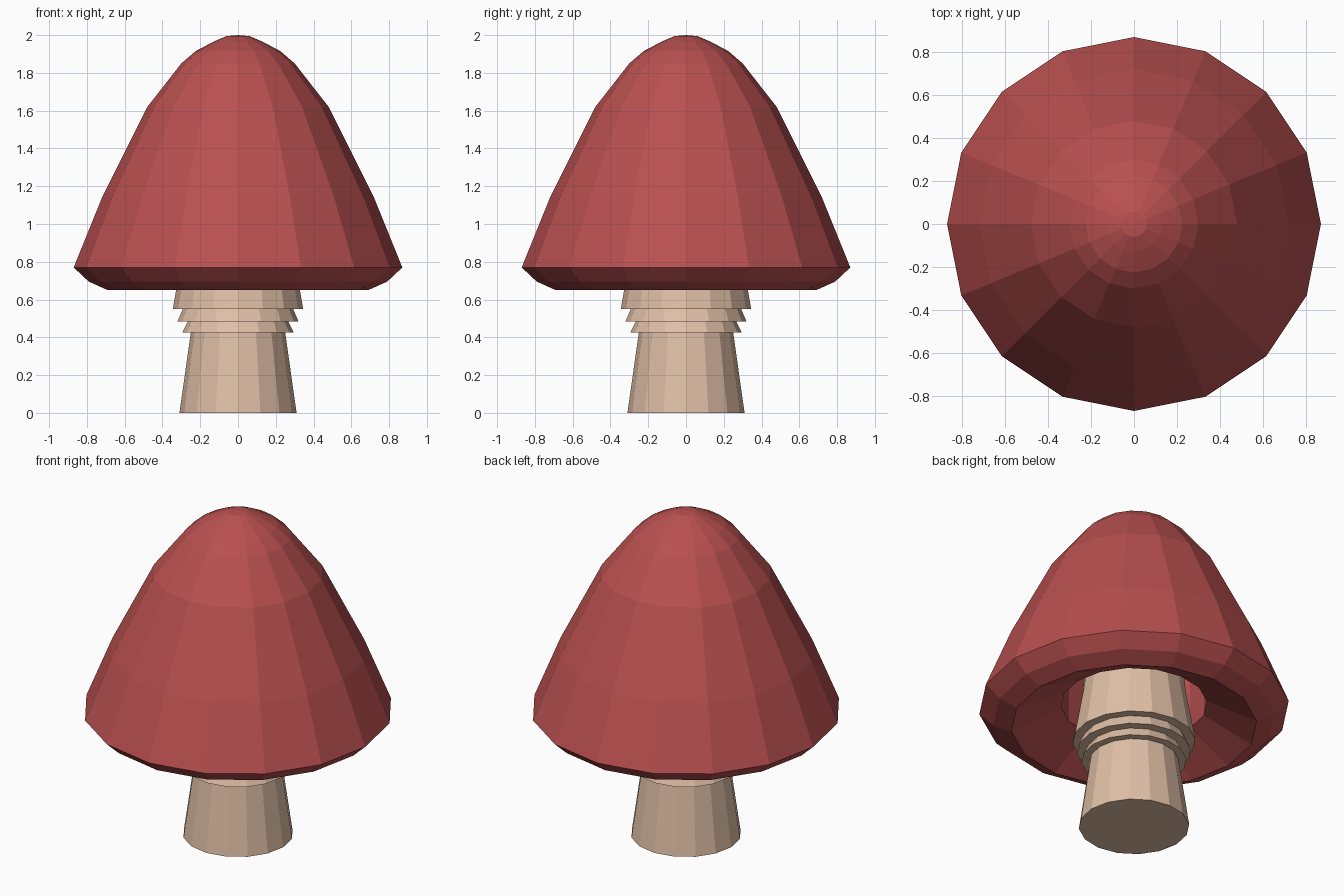
import bpy, bmesh
from math import cos, sin, pi

if "Cube" in bpy.data.objects:
    bpy.data.objects.remove(bpy.data.objects["Cube"])

SIDES = 16


def material(name, color):
    m = bpy.data.materials.new(name)
    m.diffuse_color = (*color, 1)
    m.use_nodes = True
    m.node_tree.nodes["Principled BSDF"].inputs["Base Color"].default_value = m.diffuse_color
    return m


def lathe(name, profile, mat):
    """Spin an (r, z) profile into flat-faced rings; r = 0 makes a pole."""
    bm = bmesh.new()
    rings = []
    for r, z in profile:
        if r == 0:
            rings.append([bm.verts.new((0, 0, z))] * SIDES)
        else:
            rings.append([bm.verts.new((r * cos(2 * pi * i / SIDES),
                                        r * sin(2 * pi * i / SIDES), z))
                          for i in range(SIDES)])
    for a, b in zip(rings, rings[1:]):
        for i in range(SIDES):
            j = (i + 1) % SIDES
            corners = list(dict.fromkeys([a[i], a[j], b[j], b[i]]))
            bm.faces.new(corners)
    bmesh.ops.recalc_face_normals(bm, faces=bm.faces)
    me = bpy.data.meshes.new(name)
    bm.to_mesh(me)
    bm.free()
    me.materials.append(mat)
    ob = bpy.data.objects.new(name, me)
    bpy.context.collection.objects.link(ob)
    return ob


red = material("cap_red", (0.49, 0.08, 0.08))
tan = material("stem_tan", (0.74, 0.52, 0.38))

# Stem with three stepped skirt rings, running up inside the cap
lathe("stem", [(0, 0), (0.31, 0), (0.25, 0.425),
               (0.295, 0.425), (0.265, 0.485),
               (0.32, 0.485), (0.292, 0.55),
               (0.345, 0.55), (0.29, 0.87), (0.26, 1.2), (0, 1.2)], tan)

# Cap: hollow socket, sloped underside, bevelled rim and domed top
lathe("cap", [(0, 1.25), (0.41, 1.25), (0.41, 0.79),
              (0.69, 0.65), (0.79, 0.695), (0.87, 0.77),
              (0.72, 1.14), (0.48, 1.62), (0.30, 1.85),
              (0.225, 1.915), (0.13, 1.965), (0.06, 1.995), (0, 2.0)], red)
